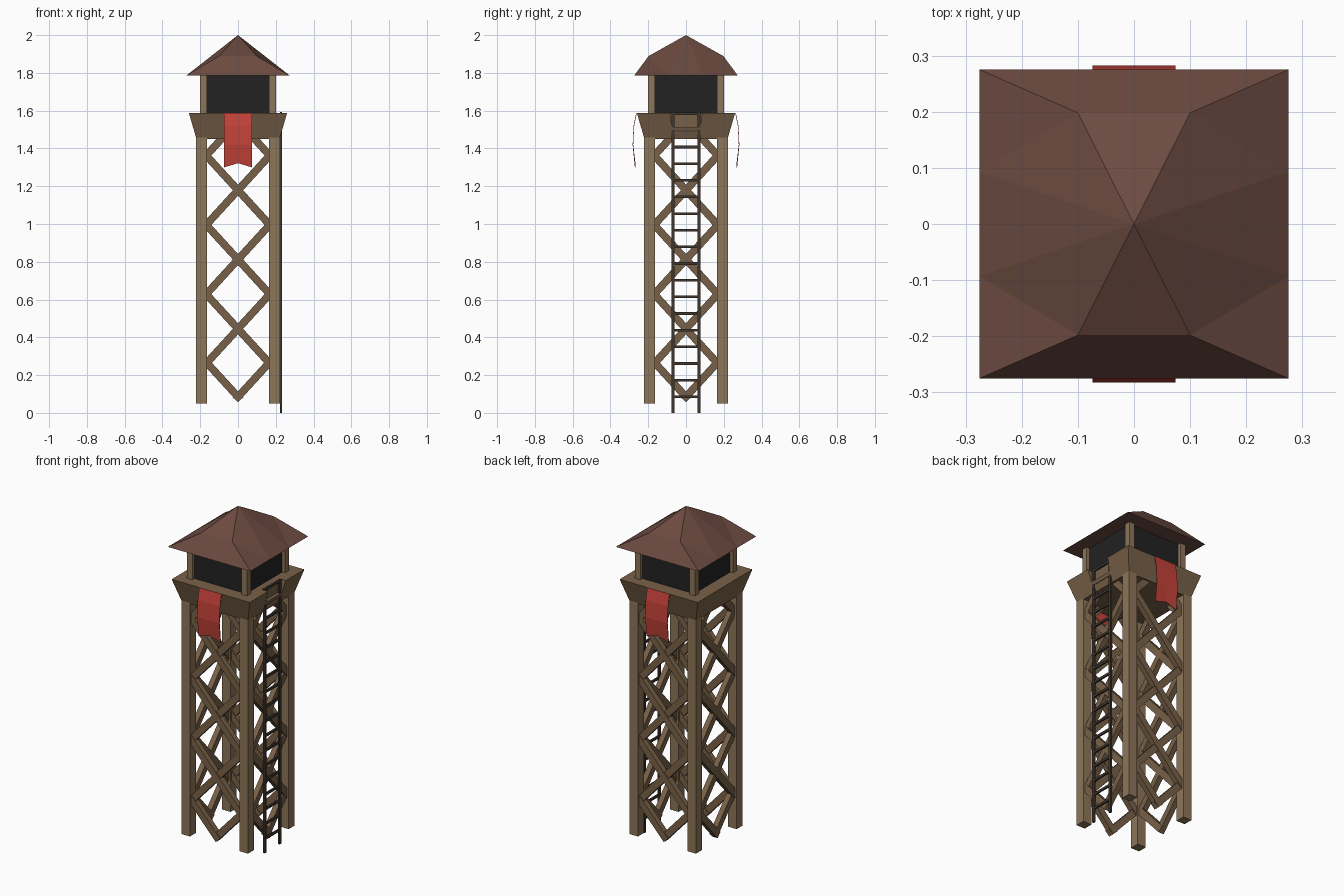
import bpy, bmesh, math
from mathutils import Matrix, Vector

if "Cube" in bpy.data.objects:
    bpy.data.objects.remove(bpy.data.objects["Cube"])


def mat(name, r, g, b):
    m = bpy.data.materials.new(name)
    m.diffuse_color = (r, g, b, 1)
    m.use_nodes = True
    m.node_tree.nodes["Principled BSDF"].inputs["Base Color"].default_value = m.diffuse_color
    return m


WOOD = mat("post_wood", 0.27, 0.18, 0.10)
BRACE = mat("brace_wood", 0.19, 0.12, 0.065)
DECK = mat("deck_wood", 0.19, 0.12, 0.065)
DARK = mat("dark_opening", 0.016, 0.016, 0.016)
ROOF = mat("roof_shingle", 0.15, 0.07, 0.052)
IRON = mat("ladder_wood", 0.05, 0.036, 0.026)
RED = mat("banner_cloth", 0.55, 0.055, 0.04)


def finish(name, bm, material):
    bmesh.ops.recalc_face_normals(bm, faces=bm.faces)
    me = bpy.data.meshes.new(name)
    bm.to_mesh(me)
    bm.free()
    ob = bpy.data.objects.new(name, me)
    bpy.context.collection.objects.link(ob)
    if material:
        me.materials.append(material)
    return ob


def add_box(bm, lo, hi):
    c = [(a + b) / 2 for a, b in zip(lo, hi)]
    s = [b - a for a, b in zip(lo, hi)]
    bmesh.ops.create_cube(bm, size=1, matrix=Matrix.Translation(c) @ Matrix.Diagonal((*s, 1)))


def add_bar(bm, p, q, width, depth):
    # bar in an XZ plane between p and q, depth along Y
    p, q = Vector(p), Vector(q)
    d = q - p
    rot = Matrix.Rotation(-math.atan2(d.z, d.x), 4, 'Y')
    bmesh.ops.create_cube(bm, size=1, matrix=Matrix.Translation((p + q) / 2) @ rot
                          @ Matrix.Diagonal((d.length, depth, width, 1)))


def hull(name, pts, material):
    bm = bmesh.new()
    vs = [bm.verts.new(p) for p in pts]
    bmesh.ops.convex_hull(bm, input=vs)
    bmesh.ops.dissolve_limit(bm, angle_limit=0.01, verts=bm.verts, edges=bm.edges)
    return finish(name, bm, material)


CORNERS = [(-1, -1), (1, -1), (1, 1), (-1, 1)]

# Four legs and four cabin posts
for i, (sx, sy) in enumerate(CORNERS):
    for name, a, b, z0, z1 in (("leg", 0.165, 0.222, 0.05, 1.46),
                               ("cabin_post", 0.164, 0.20, 1.58, 1.788)):
        bm = bmesh.new()
        xs, ys = sorted((sx * a, sx * b)), sorted((sy * a, sy * b))
        add_box(bm, (xs[0], ys[0], z0), (xs[1], ys[1], z1))
        finish(f"{name}_{i + 1}", bm, WOOD)

# Zigzag cross braces on each side
E = 0.18
STEP = 0.367
SLOPE = STEP / 2 / 0.168
for k, side in enumerate(("front", "right", "back", "left")):
    bm = bmesh.new()
    for s in (-1, 1):
        y = -0.193 + 0.002 * s
        add_bar(bm, (-s * 0.014, y, 0.085 - 0.014 * SLOPE),
                (s * E, y, 0.085 + E * SLOPE), 0.04, 0.032)
        for n in range(1, 4):
            zc = 0.078 + STEP * n
            add_bar(bm, (-s * E, y, zc - E * SLOPE), (s * E, y, zc + E * SLOPE), 0.04, 0.032)
        add_bar(bm, (s * E, y, 1.546 - E * SLOPE), (s * 0.08, y, 1.546 - 0.08 * SLOPE), 0.04, 0.032)
    bmesh.ops.rotate(bm, verts=bm.verts, cent=(0, 0, 0),
                     matrix=Matrix.Rotation(k * math.pi / 2, 3, 'Z'))
    finish(f"{side}_braces", bm, BRACE)

# Flared platform with a notch for the ladder
deck = hull("platform", [(sx * h, sy * h, z) for sx, sy in CORNERS
                         for h, z in ((0.22, 1.45), (0.26, 1.588))], DECK)
cutter = hull("notch_cutter", [(x, s * y, z) for s in (-1, 1) for x in (0.218, 0.32)
                               for y, z in ((0.075, 1.512), (0.087, 1.60))], None)
cutter.hide_render = True
mod = deck.modifiers.new("notch", 'BOOLEAN')
mod.operation = 'DIFFERENCE'
mod.solver = 'EXACT'
mod.object = cutter
bpy.context.view_layer.objects.active = deck
bpy.ops.object.modifier_apply(modifier="notch")
bpy.data.objects.remove(cutter)

# Dark cabin interior
bm = bmesh.new()
add_box(bm, (-0.18, -0.18, 1.58), (0.18, 0.18, 1.787))
finish("cabin_walls", bm, DARK)

# Broken-pitch roof
bm = bmesh.new()
apex = bm.verts.new((0, 0, 2))
H, Z = 0.275, 1.785
eave = {c: bm.verts.new((c[0] * H, c[1] * H, Z)) for c in CORNERS}
knee = {c: bm.verts.new((c[0] * 0.1, c[1] * 0.198, 1.889)) for c in CORNERS}
mid = {c: bm.verts.new((c[0] * H, c[1] * 0.093, Z)) for c in CORNERS}
for s in (-1, 1):
    l, r = (-1, s), (1, s)
    bm.faces.new((eave[l], eave[r], knee[r], knee[l]))
    bm.faces.new((knee[l], knee[r], apex))
    bm.faces.new((mid[s, -1], mid[s, 1], apex))
for c in CORNERS:
    bm.faces.new((eave[c], mid[c], knee[c]))
    bm.faces.new((mid[c], apex, knee[c]))
bm.faces.new([eave[-1, -1], eave[1, -1], mid[1, -1], mid[1, 1],
              eave[1, 1], eave[-1, 1], mid[-1, 1], mid[-1, -1]])
finish("roof", bm, ROOF)

# Ladder on the right side
bm = bmesh.new()
for s in (-1, 1):
    add_box(bm, (0.222, s * 0.07 - 0.008, 0), (0.234, s * 0.07 + 0.008, 1.592))
for i in range(18):
    z = 0.085 + 0.0882 * i
    add_box(bm, (0.223, -0.066, z - 0.007), (0.233, 0.066, z + 0.007))
finish("ladder", bm, IRON)

# Swallowtail banners front and back
PROFILE = [(0.262, 1.588), (0.276, 1.52), (0.281, 1.42), (0.267, 1.30)]
for side, s in (("front", -1), ("back", 1)):
    bm = bmesh.new()
    rows = []
    for y, z in PROFILE:
        lift = 0.022 if z == 1.30 else 0
        rows.append([bm.verts.new((x, s * (y + lift * 0.1), z + (lift if x == 0 else 0)))
                     for x in (-0.074, 0, 0.074)])
    for a, b in zip(rows, rows[1:]):
        for j in range(2):
            bm.faces.new((a[j], a[j + 1], b[j + 1], b[j]))
    ob = finish(f"{side}_banner", bm, RED)
    sol = ob.modifiers.new("cloth", 'SOLIDIFY')
    sol.thickness = 0.003
    sol.offset = 0
